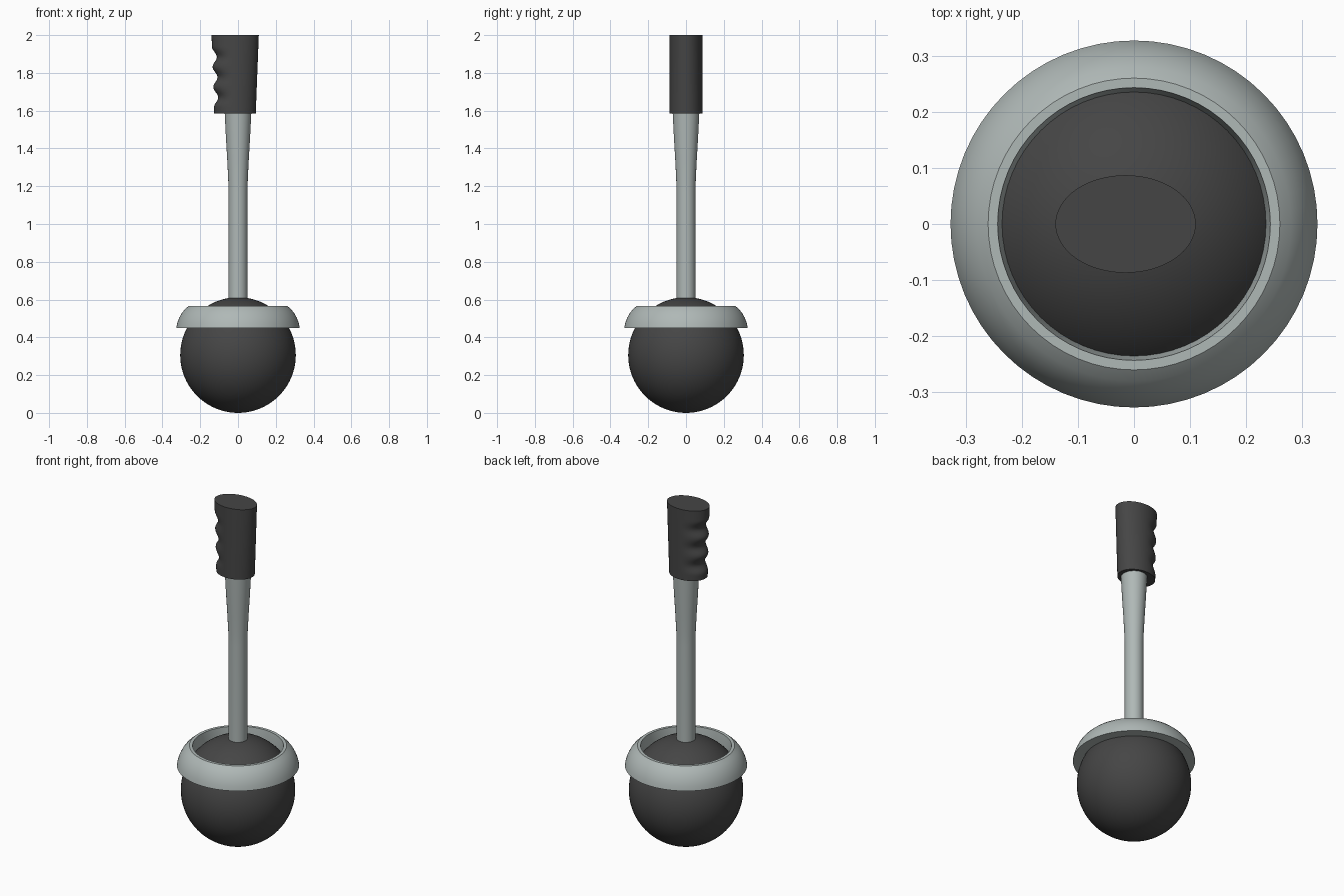
import bpy, bmesh, math

if "Cube" in bpy.data.objects:
    bpy.data.objects.remove(bpy.data.objects["Cube"])


def material(name, rgb):
    m = bpy.data.materials.new(name)
    m.diffuse_color = (*rgb, 1)
    m.use_nodes = True
    m.node_tree.nodes["Principled BSDF"].inputs["Base Color"].default_value = m.diffuse_color
    return m


DARK = material("dark_rubber", (0.06, 0.06, 0.06))
GREY = material("grey_metal", (0.43, 0.48, 0.47))


def loft(name, rings, mat, caps=True, closed=False):
    """Skin a list of equal-length vertex rings."""
    bm = bmesh.new()
    vr = [[bm.verts.new(p) for p in ring] for ring in rings]
    n = len(vr[0])
    pairs = list(zip(vr, vr[1:])) + ([(vr[-1], vr[0])] if closed else [])
    for a, b in pairs:
        for i in range(n):
            j = (i + 1) % n
            bm.faces.new((a[i], a[j], b[j], b[i]))
    if caps:
        bm.faces.new(vr[0][::-1])
        bm.faces.new(vr[-1])
    bmesh.ops.recalc_face_normals(bm, faces=bm.faces)
    return finish(name, bm, mat)


def finish(name, bm, mat):
    me = bpy.data.meshes.new(name)
    bm.to_mesh(me)
    bm.free()
    me.materials.append(mat)
    ob = bpy.data.objects.new(name, me)
    bpy.context.collection.objects.link(ob)
    bpy.ops.object.select_all(action='DESELECT')
    ob.select_set(True)
    bpy.context.view_layer.objects.active = ob
    bpy.ops.object.shade_smooth_by_angle(angle=math.radians(35))
    return ob


def circle(r, z, n=64):
    return [(r * math.cos(2 * math.pi * i / n), r * math.sin(2 * math.pi * i / n), z)
            for i in range(n)]


# Ball
R = 0.306
bm = bmesh.new()
bmesh.ops.create_uvsphere(bm, u_segments=64, v_segments=40, radius=R)
bmesh.ops.translate(bm, verts=bm.verts, vec=(0, 0, R))
finish("ball", bm, DARK)

# Collar: domed outside, flat top and underside, steep inner wall
collar = [(0.327, 0.45), (0.322, 0.475), (0.312, 0.502), (0.298, 0.528),
          (0.280, 0.550), (0.260, 0.567), (0.243, 0.567), (0.235, 0.50), (0.235, 0.45)]
loft("collar", [circle(r, z) for r, z in collar], GREY, caps=False, closed=True)

# Shaft, flaring up towards the grip
shaft = [(0.05, 0.56), (0.05, 1.17), (0.052, 1.24), (0.0575, 1.35), (0.064, 1.46), (0.072, 1.62)]
loft("shaft", [circle(r, z, 40) for r, z in shaft], GREY)

# Grip: oval, widening upwards, with finger grooves on the -x side
Z0, Z1, STEPS, N = 1.585, 2.0, 48, 64
rings = []
for k in range(STEPS + 1):
    t = k / STEPS
    z = Z0 + (Z1 - Z0) * t
    left, right = 0.126 + 0.014 * t, 0.094 + 0.016 * t
    cx, a = (right - left) / 2, (right + left) / 2
    groove = 0
    if 1.617 < z < 1.938:
        groove = 0.024 * (1 - math.cos(2 * math.pi * (z - 1.617) / 0.107)) / 2
    ring = []
    for i in range(N):
        c, s = math.cos(2 * math.pi * i / N), math.sin(2 * math.pi * i / N)
        ring.append((cx + a * c + groove * max(0, -c), 0.087 * s, z))
    rings.append(ring)
loft("grip", rings, DARK)
